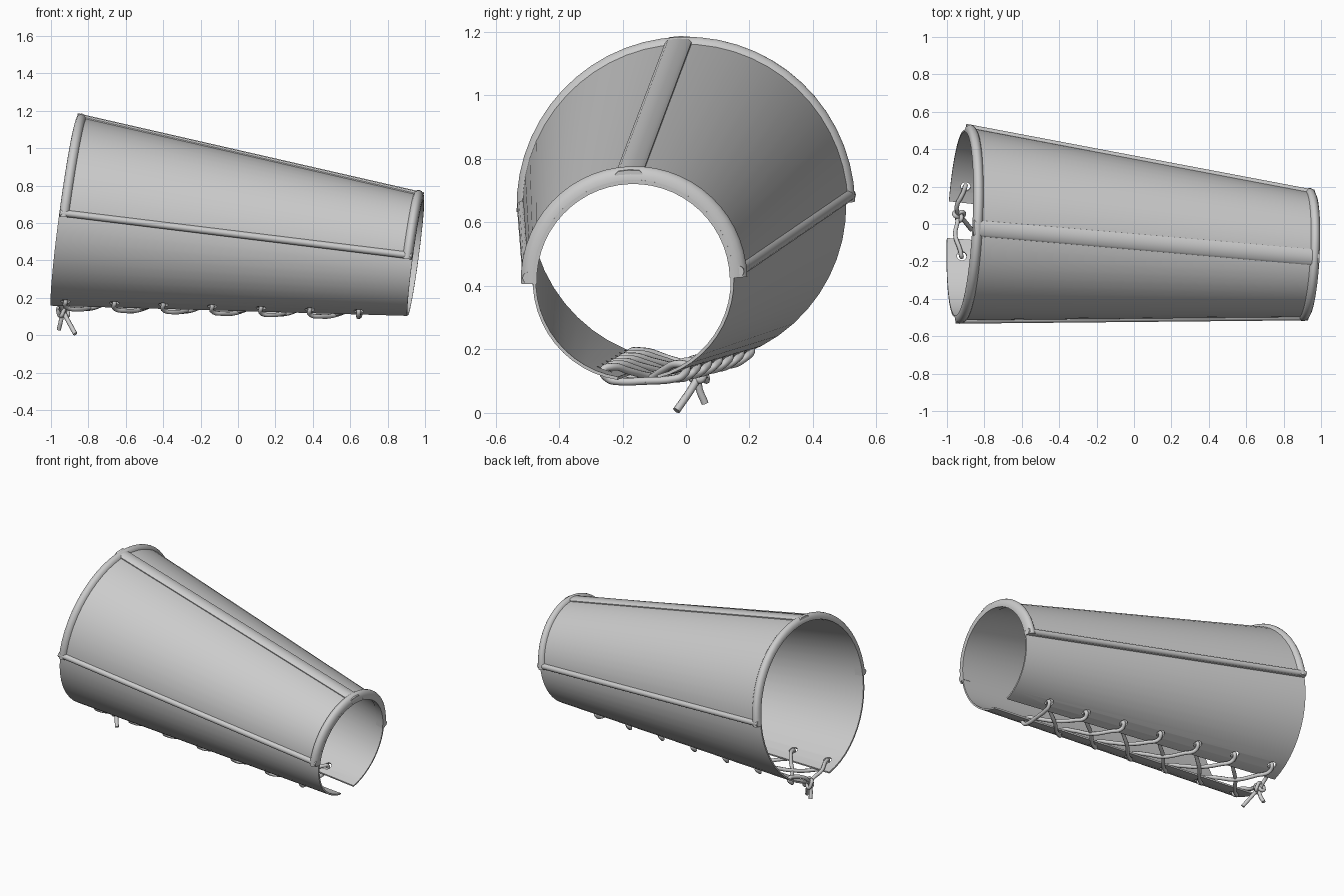
import bpy, bmesh
from math import sin, cos, pi, radians
from mathutils import Vector

if "Cube" in bpy.data.objects:
    bpy.data.objects.remove(bpy.data.objects["Cube"])

U, V = Vector((0.05, 1, 0)), Vector((0.135, 0, 1))   # tilted end planes
C0, C1 = Vector((-0.93, 0.002, 0.655)), Vector((0.95, -0.166, 0.417))
R0, R1 = 0.498, 0.312
GAP = 272.5                                          # lacing gap direction, degrees


def radius(s):
    return R0 + (R1 - R0) * s


def P(s, deg, dr=0.0):
    """Point on the tilted cone: s along it, angle around it, offset outward."""
    a = radians(deg)
    return C0.lerp(C1, s) + (U * cos(a) + V * sin(a)) * (radius(s) + dr)


def smooth(ob, angle=40):
    bpy.ops.object.select_all(action='DESELECT')
    ob.select_set(True)
    bpy.context.view_layer.objects.active = ob
    bpy.ops.object.shade_smooth_by_angle(angle=radians(angle))


def sweep(name, rings):
    """Loft equal closed rings and cap both ends."""
    bm = bmesh.new()
    vs = [[bm.verts.new(p) for p in r] for r in rings]
    n = len(rings[0])
    for a, b in zip(vs, vs[1:]):
        for i in range(n):
            bm.faces.new((a[i], a[(i + 1) % n], b[(i + 1) % n], b[i]))
    bm.faces.new(vs[0])
    bm.faces.new(vs[-1][::-1])
    bmesh.ops.recalc_face_normals(bm, faces=bm.faces)
    me = bpy.data.meshes.new(name)
    bm.to_mesh(me)
    bm.free()
    ob = bpy.data.objects.new(name, me)
    bpy.context.collection.objects.link(ob)
    return ob


def around(name, section, t0, t1, n):
    """Section of (s, dr) carried around the cone."""
    return sweep(name, [[P(s, t0 + (t1 - t0) * k / n, d) for s, d in section]
                        for k in range(n + 1)])


def along(name, section, deg, n=4):
    """Section of (width, dr) carried along the cone at one angle."""
    rings = []
    for k in range(n + 1):
        s = 0.002 + 0.996 * k / n
        rings.append([P(s, deg + w / radius(s) * 180 / pi, d) for w, d in section])
    return sweep(name, rings)


def rounded(a, b, low, high, n=8):
    """Half-round profile from a to b."""
    pts = [(a, low)]
    for k in range(n + 1):
        q = pi * (1 - k / n)
        pts.append(((a + b) / 2 + (b - a) / 2 * cos(q), low + 0.012 + (high - low - 0.012) * sin(q)))
    return pts + [(b, low)]


def cord(name, pts, depth=0.012, cyclic=False):
    cu = bpy.data.curves.new(name, 'CURVE')
    cu.dimensions = '3D'
    cu.bevel_depth, cu.bevel_resolution, cu.resolution_u = depth, 2, 5
    cu.use_fill_caps = True
    sp = cu.splines.new('BEZIER')
    sp.bezier_points.add(len(pts) - 1)
    sp.use_cyclic_u = cyclic
    for bp, p in zip(sp.bezier_points, pts):
        bp.co = p
        bp.handle_left_type = bp.handle_right_type = 'AUTO'
    ob = bpy.data.objects.new(name, cu)
    bpy.context.collection.objects.link(ob)
    return ob


# leather sleeve, open along the bottom
sleeve = around("leather_sleeve", [(0, -0.005), (1, -0.005), (1, 0.005), (0, 0.005)],
                GAP + 11.5 - 360, GAP - 11.5, 48)

# lace holes
HOLES = [0.042 + 0.137 * i for i in range(7)]
for s in HOLES:
    for side in (-1, 1):
        deg = GAP + side * 22.5
        out = P(s, deg, 0.06) - P(s, deg)
        bpy.ops.mesh.primitive_cylinder_add(vertices=16, radius=0.026, depth=0.12, location=P(s, deg))
        cutter = bpy.context.object
        cutter.rotation_euler = out.to_track_quat('Z', 'Y').to_euler()
        m = sleeve.modifiers.new("hole", 'BOOLEAN')
        m.operation, m.object, m.solver = 'DIFFERENCE', cutter, 'EXACT'
        bpy.context.view_layer.objects.active = sleeve
        bpy.ops.object.modifier_apply(modifier=m.name)
        bpy.data.objects.remove(cutter)
smooth(sleeve)

# armour plate over the upper half
T0, T1 = 1.5, 182
smooth(around("arm_plate", [(0.004, 0.003), (0.996, 0.003), (0.996, 0.02), (0.004, 0.02)], T0, T1, 28))

# rounded rims at both ends
smooth(around("elbow_rim", rounded(0, 0.029, -0.006, 0.038), T0, T1, 28), 50)
smooth(around("wrist_rim", rounded(0.971, 1, -0.008, 0.042), T0, T1, 28), 50)

# edge trims and centre strip
smooth(along("back_edge_trim", rounded(0, 0.036, 0.003, 0.037), T0), 50)
smooth(along("front_edge_trim", rounded(-0.036, 0, 0.003, 0.037), T1), 50)
smooth(along("centre_strip", [(-0.04, 0.01), (-0.04, 0.026), (-0.03, 0.034), (0, 0.035),
                              (0.03, 0.034), (0.04, 0.026), (0.04, 0.01)], 92.5), 50)

# two criss-cross laces: over the leather, into the hole, back inside to the gap
for name, first in (("lace_a", 1), ("lace_b", -1)):
    s = HOLES[-1]
    pts = [P(s, GAP, 0.012), P(s, GAP + first * 14, 0.02)]
    side = first
    for i in range(6, -1, -1):
        s = HOLES[i]
        pts += [P(s, GAP + side * 19, 0.02), P(s, GAP + side * 23, 0.0),
                P(s - 0.006, GAP + side * 19, -0.02)]
        if i:
            lift = 0.004 * first
            pts += [P(s - 0.03, GAP + side * 10, -0.016), P(s - 0.068, GAP, 0.004 + lift),
                    P(s - 0.105, GAP - side * 12, 0.022)]
            side = -side
    pts += [P(0.022, GAP + side * 9, -0.012), Vector((-0.945, 0.035 + side * 0.03, 0.15)),
            Vector((-0.94, 0.045, 0.125))]
    cord(name, pts)

# knot and loose ends
K = Vector((-0.935, 0.045, 0.125))
knot = []
for k in range(18):
    a = 2 * pi * k / 18
    knot.append(K + Vector((0.4 * (sin(a) + 2 * sin(2 * a)), 0.4 * (cos(a) - 2 * cos(2 * a)),
                            -sin(3 * a))) * 0.024)
cord("knot", knot, 0.011, True)
cord("loose_end_a", [K, Vector((-0.945, 0.04, 0.085)), Vector((-0.958, 0.06, 0.03))], 0.012)
cord("loose_end_b", [K, Vector((-0.91, 0.02, 0.08)), Vector((-0.87, -0.03, 0.007))], 0.012)
